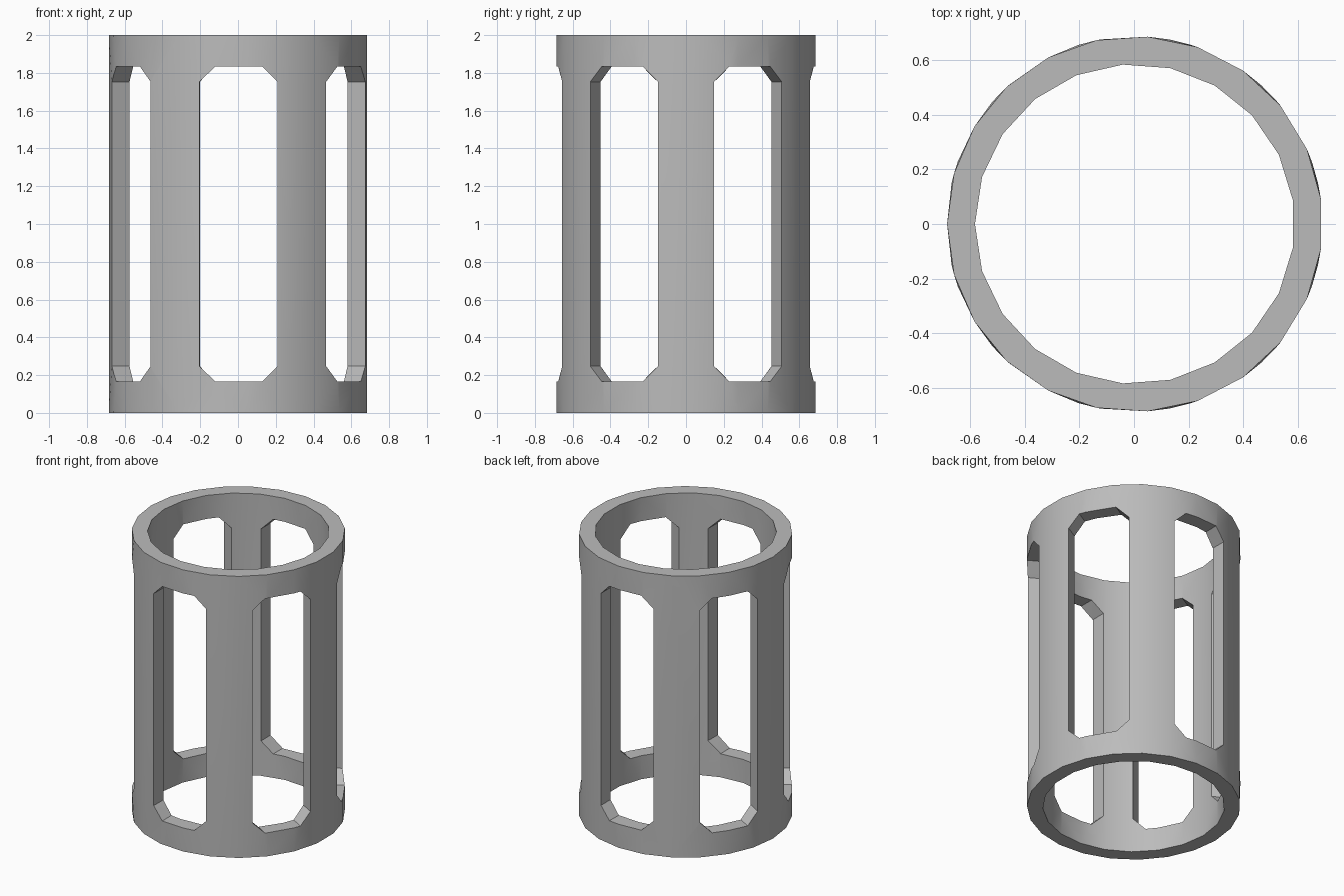
import bpy
import bmesh
from math import cos, sin, pi, hypot

if "Cube" in bpy.data.objects:
    bpy.data.objects.remove(bpy.data.objects["Cube"], do_unlink=True)

HEIGHT = 2.0
OUTER_R, INNER_R = 0.687, 0.585
OUTER_SIDES, INNER_SIDES = 23, 21
WINDOWS = 6
SHIFT = 0.003


def add_prism(bm, bottom, offset):
    """Extrude a closed outline along an offset vector."""
    face = bm.faces.new([bm.verts.new(p) for p in bottom])
    top = bmesh.ops.extrude_face_region(bm, geom=[face])["geom"]
    verts = [v for v in top if isinstance(v, bmesh.types.BMVert)]
    bmesh.ops.translate(bm, verts=verts, vec=offset)


def make_object(name, bm):
    bmesh.ops.recalc_face_normals(bm, faces=bm.faces[:])
    mesh = bpy.data.meshes.new(name)
    bm.to_mesh(mesh)
    bm.free()
    obj = bpy.data.objects.new(name, mesh)
    bpy.context.collection.objects.link(obj)
    return obj


def cylinder(name, radius, sides, z0, z1):
    bm = bmesh.new()
    angles = [pi + 2 * pi * i / sides for i in range(sides)]
    ring = [(radius * cos(a), radius * sin(a), z0) for a in angles]
    add_prism(bm, ring, (0, 0, z1 - z0))
    return make_object(name, bm)


# Solid body and the bore through it
cage = cylinder("slotted_tube", OUTER_R, OUTER_SIDES, 0, HEIGHT)
bore = cylinder("bore_cutter", INNER_R, INNER_SIDES, -0.2, HEIGHT + 0.2)

# Chamfered window outline, mirrored in both directions
W, H, C = 0.205, 0.833, 0.08
outline = [(W, H - C), (W - C, H), (C - W, H), (-W, H - C),
           (-W, C - H), (C - W, -H), (W - C, -H), (W, C - H)]

# Ring of window cutters
bm = bmesh.new()
for i in range(WINDOWS):
    a = pi / 2 + 2 * pi * i / WINDOWS
    ca, sa = cos(a), sin(a)
    pts = [(0.4 * ca - t * sa, 0.4 * sa + t * ca, HEIGHT / 2 + z) for t, z in outline]
    add_prism(bm, pts, (0.5 * ca, 0.5 * sa, 0))
windows = make_object("window_cutter", bm)

# Cut the bore and windows
bpy.context.view_layer.objects.active = cage
for cutter in (bore, windows):
    cutter.hide_render = True
    mod = cage.modifiers.new("cut", "BOOLEAN")
    mod.operation = "DIFFERENCE"
    mod.solver = "EXACT"
    mod.object = cutter
    bpy.ops.object.modifier_apply(modifier=mod.name)
    bpy.data.objects.remove(cutter, do_unlink=True)

# Put window edges on the true round walls, then centre the tube
bm = bmesh.new()
bm.from_mesh(cage.data)
bmesh.ops.triangulate(bm, faces=bm.faces[:])
for v in bm.verts:
    r = hypot(v.co.x, v.co.y)
    if 0.1 < v.co.z < HEIGHT - 0.1:
        target = OUTER_R if r > (OUTER_R + INNER_R) / 2 else INNER_R
        v.co.x *= target / r
        v.co.y *= target / r
    v.co.x += SHIFT
bm.to_mesh(cage.data)
bm.free()

# Single grey material
grey = bpy.data.materials.new("plain_grey")
grey.use_nodes = True
colour = (0.5, 0.5, 0.5, 1)
grey.diffuse_color = colour
grey.node_tree.nodes["Principled BSDF"].inputs["Base Color"].default_value = colour
cage.data.materials.clear()
cage.data.materials.append(grey)

# Smooth walls with sharp rims
bpy.ops.object.select_all(action="DESELECT")
cage.select_set(True)
bpy.context.view_layer.objects.active = cage
bpy.ops.object.shade_smooth_by_angle(angle=pi / 6)
